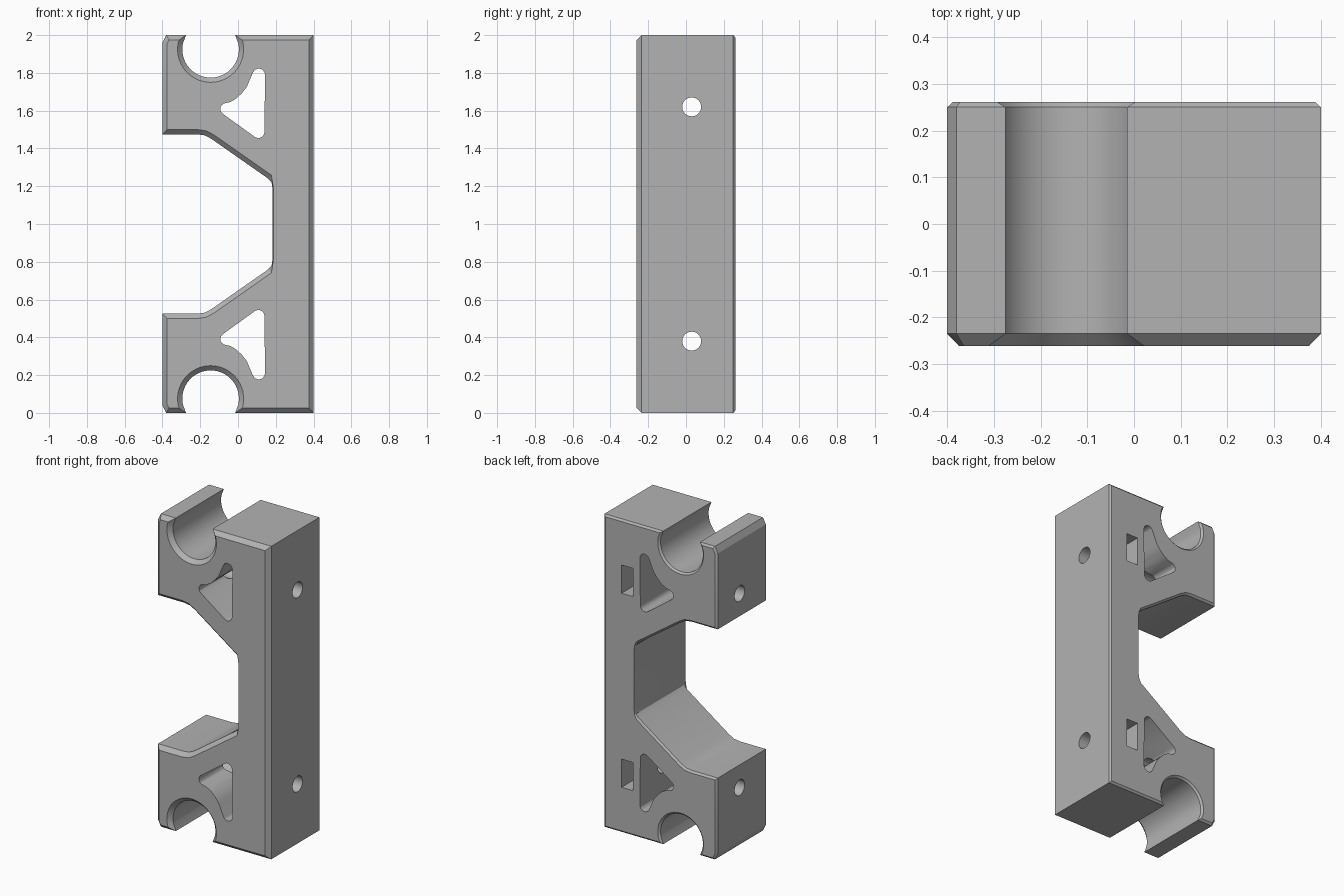
import bpy, bmesh, math
from mathutils import Vector

if "Cube" in bpy.data.objects:
    bpy.data.objects.remove(bpy.data.objects["Cube"])

grey = bpy.data.materials.new("plain grey")
grey.use_nodes = True
colour = (0.45, 0.45, 0.45, 1)
grey.diffuse_color = colour
grey.node_tree.nodes["Principled BSDF"].inputs["Base Color"].default_value = colour


def loft(name, layers):
    """Closed solid through (y, [(x, z), ...]) outlines of equal length."""
    bm = bmesh.new()
    rings = [[bm.verts.new((x, y, z)) for x, z in pts] for y, pts in layers]
    n = len(rings[0])
    bm.faces.new(rings[0])
    bm.faces.new(rings[-1][::-1])
    for a, b in zip(rings, rings[1:]):
        for i in range(n):
            j = (i + 1) % n
            bm.faces.new((a[i], a[j], b[j], b[i]))
    bmesh.ops.recalc_face_normals(bm, faces=bm.faces)
    mesh = bpy.data.meshes.new(name)
    bm.to_mesh(mesh)
    bm.free()
    obj = bpy.data.objects.new(name, mesh)
    bpy.context.collection.objects.link(obj)
    mesh.materials.append(grey)
    return obj


def arc(cx, cz, r, start, end, n):
    angles = [math.radians(start + (end - start) * i / n) for i in range(n + 1)]
    return [(cx + r * math.cos(a), cz + r * math.sin(a)) for a in angles]


def flip(pts):
    return [(x, 2 - z) for x, z in reversed(pts)]


def inset(pts, d):
    """Move the clockwise outline inward; the waist keeps almost no chamfer."""
    out = []
    for i, p in enumerate(pts):
        p = Vector(p)
        d1 = (p - Vector(pts[i - 1])).normalized()
        d2 = (Vector(pts[(i + 1) % len(pts)]) - p).normalized()
        n1, n2 = Vector((d1.y, -d1.x)), Vector((d2.y, -d2.x))
        w = 0.2 if abs(p.y - 1) < 0.24 and p.x < 0.3 else 1
        out.append(p + (n1 + n2) * (d * w / (1 + n1.dot(n2))))
    return [tuple(p) for p in out]


def cut(target, cutter):
    mod = target.modifiers.new("cut", 'BOOLEAN')
    mod.operation, mod.solver, mod.object = 'DIFFERENCE', 'EXACT', cutter
    bpy.context.view_layer.objects.active = target
    bpy.ops.object.modifier_apply(modifier=mod.name)
    bpy.data.objects.remove(cutter)


# Bracket body: upper half outline with round rod notch, mirrored below
notch = arc(-0.145, 1.925, 0.15, 168, 372, 26)
upper = [(0.182, 1.19), (0.178, 1.22), (0.16, 1.24), (-0.14, 1.45),
         (-0.175, 1.469), (-0.215, 1.475), (-0.4, 1.475), (-0.4, 1.96),
         (-0.38, 2), (-0.275, 2)] + notch + [(-0.015, 2), (0.4, 2)]
outline = upper + flip(upper)
body = loft("clamp_bracket", [(-0.261, inset(outline, 0.025)), (-0.235, outline),
                              (0.25, outline), (0.261, inset(outline, 0.012))])

# Rounded triangular windows, running around the rod notch
window = (arc(0.11, 1.79, 0.033, 0, 155, 6)
          + [(0.047, 1.727), (0.022, 1.694), (-0.008, 1.665), (-0.04, 1.646)]
          + arc(-0.063, 1.609, 0.031, 110, 235, 5)
          + arc(0.108, 1.487, 0.032, 235, 360, 5))
for name, pts in (("upper_window", window), ("lower_window", flip(window))):
    cut(body, loft(name, [(-0.5, pts), (0.5, pts)]))

for z in (0.38, 1.62):
    # Screw hole across the width
    bpy.ops.mesh.primitive_cylinder_add(vertices=32, radius=0.05, depth=2,
                                        location=(0, 0.03, z),
                                        rotation=(0, math.pi / 2, 0))
    cut(body, bpy.context.object)
    # Nut pocket open at the back
    square = [(0.192, z - 0.09), (0.192, z + 0.09), (0.273, z + 0.09), (0.273, z - 0.09)]
    cut(body, loft("nut_pocket", [(-0.06, square), (0.5, square)]))

# Single clean material slot and smooth round walls
body.data.materials.clear()
body.data.materials.append(grey)
for face in body.data.polygons:
    face.material_index = 0
bpy.ops.object.select_all(action='DESELECT')
body.select_set(True)
bpy.context.view_layer.objects.active = body
bpy.ops.object.shade_smooth_by_angle(angle=math.radians(25))
